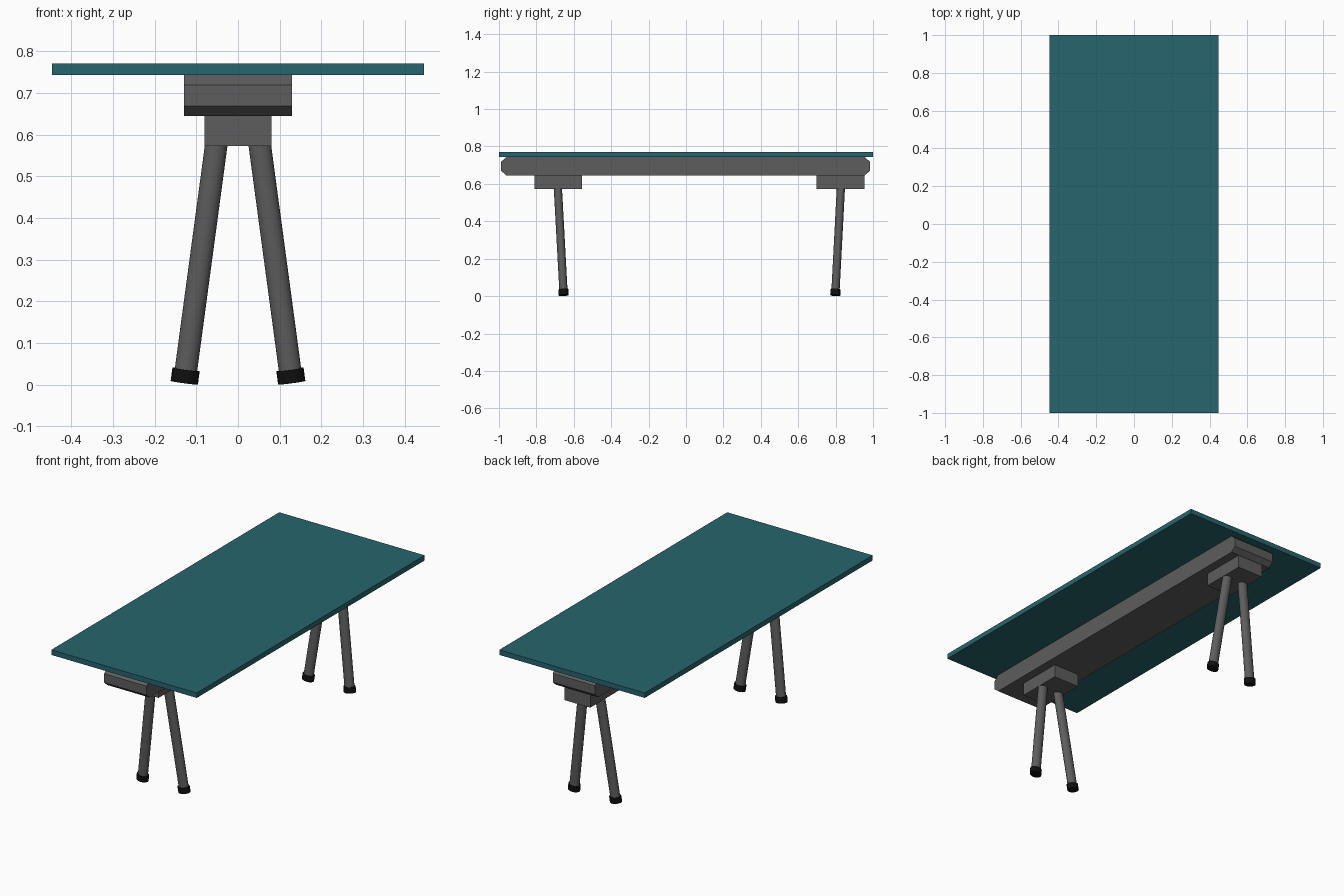
import bpy, bmesh
from mathutils import Vector, Matrix

if "Cube" in bpy.data.objects:
    bpy.data.objects.remove(bpy.data.objects["Cube"])


def material(name, rgb):
    m = bpy.data.materials.new(name)
    m.diffuse_color = (*rgb, 1)
    m.use_nodes = True
    m.node_tree.nodes["Principled BSDF"].inputs["Base Color"].default_value = m.diffuse_color
    return m


teal = material("teal", (0.02, 0.13, 0.155))
grey = material("dark_grey", (0.11, 0.11, 0.11))
black = material("black", (0.005, 0.005, 0.005))


def finish(name, bm, mat):
    bmesh.ops.recalc_face_normals(bm, faces=bm.faces)
    me = bpy.data.meshes.new(name)
    bm.to_mesh(me)
    bm.free()
    me.materials.append(mat)
    ob = bpy.data.objects.new(name, me)
    bpy.context.collection.objects.link(ob)
    return ob


def prism(name, profile, half_width, mat):
    """Extrude a (y, z) profile symmetrically along x."""
    bm = bmesh.new()
    face = bm.faces.new([bm.verts.new((-half_width, y, z)) for y, z in profile])
    ext = bmesh.ops.extrude_face_region(bm, geom=[face])
    moved = [g for g in ext["geom"] if isinstance(g, bmesh.types.BMVert)]
    bmesh.ops.translate(bm, verts=moved, vec=(2 * half_width, 0, 0))
    return finish(name, bm, mat)


def block(name, y0, y1, z0, z1, half_width, mat):
    return prism(name, [(y0, z0), (y1, z0), (y1, z1), (y0, z1)], half_width, mat)


def oval_rod(name, a, b, rx, ry, mat):
    """Oval cylinder from a to b with ends square to its axis."""
    axis = b - a
    bm = bmesh.new()
    bmesh.ops.create_cone(bm, cap_ends=True, segments=24, radius1=1, radius2=1, depth=1)
    rot = Vector((0, 0, 1)).rotation_difference(axis.normalized()).to_matrix().to_4x4()
    bm.transform(Matrix.Translation((a + b) / 2) @ rot
                 @ Matrix.Diagonal((rx, ry, axis.length, 1)))
    ob = finish(name, bm, mat)
    bpy.ops.object.select_all(action='DESELECT')
    bpy.context.view_layer.objects.active = ob
    ob.select_set(True)
    bpy.ops.object.shade_smooth_by_angle()
    return ob


# Table top
block("table_top", -1, 1, 0.743, 0.771, 0.447, teal)

# Central beam with chamfered ends
y0, y1, z0, z1, c, d = -0.988, 0.983, 0.645, 0.743, 0.028, 0.024
prism("beam", [(y0 + c, z0), (y1 - c, z0), (y1, z0 + d), (y1, z1 - d),
               (y1 - c, z1), (y0 + c, z1), (y0, z1 - d), (y0, z0 + d)], 0.13, grey)

# Leg brackets, splayed legs and rubber feet at each end
for end, by0, by1, top_y, foot_y in (("front", -0.811, -0.555, -0.685, -0.654),
                                     ("back", 0.698, 0.954, 0.828, 0.798)):
    block(f"{end}_bracket", by0, by1, 0.573, 0.645, 0.08, grey)
    for side, s in (("left", -1), ("right", 1)):
        top = Vector((s * 0.052, top_y, 0.577))
        foot = Vector((s * 0.129, foot_y, 0.0045))
        collar = foot.lerp(top, 0.055)
        oval_rod(f"{end}_{side}_leg", foot.lerp(top, 0.04), top, 0.027, 0.022, grey)
        oval_rod(f"{end}_{side}_foot", foot, collar, 0.033, 0.027, black)
